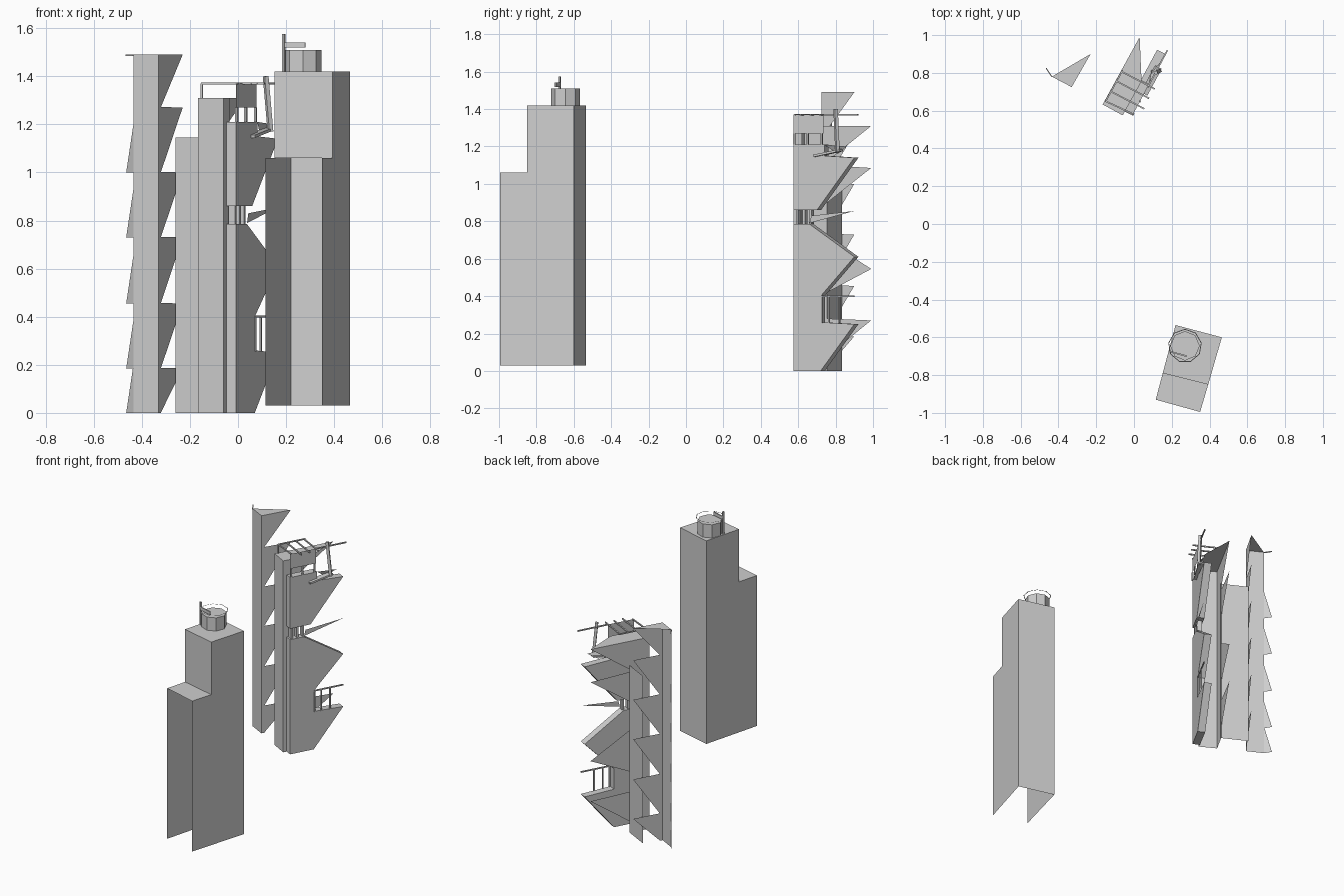
import bpy, bmesh
from mathutils import Vector

if "Cube" in bpy.data.objects:
    bpy.data.objects.remove(bpy.data.objects["Cube"], do_unlink=True)

concrete = bpy.data.materials.new("pale_grey_concrete")
concrete.use_nodes = True
GREY = (0.62, 0.62, 0.62, 1)
concrete.diffuse_color = GREY
concrete.node_tree.nodes["Principled BSDF"].inputs["Base Color"].default_value = GREY


def finish(name, bm):
    mesh = bpy.data.meshes.new(name)
    bm.to_mesh(mesh)
    bm.free()
    mesh.materials.append(concrete)
    obj = bpy.data.objects.new(name, mesh)
    bpy.context.collection.objects.link(obj)
    return obj


def sheet(name, *polygons):
    """Flat panels sharing one object."""
    bm = bmesh.new()
    for poly in polygons:
        bm.faces.new([bm.verts.new(p) for p in poly])
    bmesh.ops.remove_doubles(bm, verts=bm.verts, dist=0.0005)
    return finish(name, bm)


def on_line(line, y, z, shift=(0, 0)):
    """Point at depth y on a plan line."""
    (x0, y0), (x1, y1) = line
    return Vector((x0 + (x1 - x0) * (y - y0) / (y1 - y0) + shift[0], y + shift[1], z))


def wall(name, line, profile, depth=None):
    """Upright wall with a (y, z) outline, optionally given thickness."""
    bm = bmesh.new()
    face = bm.faces.new([bm.verts.new(on_line(line, y, z)) for y, z in profile])
    if depth:
        out = bmesh.ops.extrude_face_region(bm, geom=[face], use_keep_orig=True)
        moved = [v for v in out["geom"] if isinstance(v, bmesh.types.BMVert)]
        bmesh.ops.translate(bm, verts=moved, vec=(*depth, 0))
        bmesh.ops.recalc_face_normals(bm, faces=bm.faces)
    return finish(name, bm)


def bar(name, a, b, w=0.008, h=0.008):
    """Box beam running from a to b."""
    a, b = Vector(a), Vector(b)
    d = (b - a).normalized()
    side = d.cross(Vector((0, 0, 1)))
    if side.length < 0.01:
        side = Vector((0.88, -0.47, 0))
    side.normalize()
    up = side.cross(d) * h / 2
    side *= w / 2
    bm = bmesh.new()
    ends = [[bm.verts.new(p + side * i + up * j) for i, j in
             ((-1, -1), (1, -1), (1, 1), (-1, 1))] for p in (a, b)]
    for ring in ends:
        bm.faces.new(ring)
    for i in range(4):
        j = (i + 1) % 4
        bm.faces.new((ends[0][i], ends[0][j], ends[1][j], ends[1][i]))
    bmesh.ops.recalc_face_normals(bm, faces=bm.faces)
    return finish(name, bm)


def prism(name, centre, radius, z0, z1, sides=8):
    bm = bmesh.new()
    bmesh.ops.create_cone(bm, cap_ends=True, segments=sides, radius1=radius,
                          radius2=radius, depth=z1 - z0)
    bmesh.ops.translate(bm, verts=bm.verts, vec=(*centre, (z0 + z1) / 2))
    return finish(name, bm)


def up(p, z):
    return (p[0], p[1], z)


# Intact stepped tower: open underneath and on its lower front
FL, FR, BR, BL = (0.115, -0.93), (0.35, -0.995), (0.465, -0.6), (0.22, -0.535)
ML, MR = (0.152, -0.79), (0.393, -0.85)
LOW, STEP, TOP = 0.03, 1.06, 1.42
sheet("stepped_tower",
      *[[up(f, LOW), up(b, LOW), up(b, TOP), up(m, TOP), up(m, STEP), up(f, STEP)]
        for f, m, b in ((FL, ML, BL), (FR, MR, BR))],
      [up(BL, LOW), up(BR, LOW), up(BR, TOP), up(BL, TOP)],
      [up(ML, STEP), up(MR, STEP), up(MR, TOP), up(ML, TOP)],
      [up(FL, STEP), up(FR, STEP), up(MR, STEP), up(ML, STEP)],
      [up(ML, TOP), up(MR, TOP), up(BR, TOP), up(BL, TOP)])

# Rooftop drum, ring, mast and sign slab
HUB = (0.27, -0.645)
prism("roof_drum", HUB, 0.078, TOP, 1.51)
bm = bmesh.new()
bmesh.ops.create_circle(bm, segments=9, radius=0.09)
inner = bmesh.ops.extrude_edge_only(bm, edges=bm.edges[:])["geom"]
bmesh.ops.scale(bm, vec=(0.95, 0.95, 1),
                verts=[v for v in inner if isinstance(v, bmesh.types.BMVert)])
bmesh.ops.translate(bm, verts=bm.verts, vec=(*HUB, 1.53))
finish("roof_ring", bm)
bar("roof_mast", (0.19, -0.675, TOP), (0.19, -0.675, 1.575), 0.01, 0.01)
bar("roof_slab", (0.19, -0.675, 1.53), (0.28, -0.7, 1.53), 0.008, 0.022)

# Corner shard: front panel, toothed side wall and roof
A, B, C = (-0.435, 0.78), (-0.33, 0.725), (-0.23, 0.9)
FLOORS = [0.185, 0.455, 0.73, 1.0, 1.27, 1.49]
sheet("shard_front", [up(A, 0), up(B, 0), up(B, 1.49), up(A, 1.49)])
sheet("shard_roof", [up(A, 1.49), up(B, 1.49), up(C, 1.49)])
teeth = [(0.725, 0), (0.742, 0)]
for lower, z in zip([0] + FLOORS, FLOORS):
    teeth += [(0.742, lower + 0.002), (0.9, z)]
wall("shard_side_teeth", (B, C), teeth + [(0.725, 1.49)])
D = (-0.465, 0.825)
sheet("shard_outer_teeth", *[[up(A, z), up(D, z), up(A, z + 0.2)]
                             for z in [0] + FLOORS[:4]])
bar("shard_roof_rod", up(A, 1.488), up(D, 1.488), 0.006, 0.006)

# Back panel linking the shards
P, Q = (-0.26, 0.835), (-0.096, 0.75)
sheet("link_panel", [up(P, 0), up(Q, 0), up(Q, 1.145), up(P, 1.145)])

# Broken tower: front face, inner return and toothed left wall
G, H, J, K = (-0.166, 0.633), (-0.06, 0.575), (0.04, 0.755), (0.03, 0.99)
sheet("broken_front", [up(G, 0), up(H, 0), up(H, 1.31), up(G, 1.31)])
sheet("broken_return", [up(H, 0), up((-0.035, 0.62), 0),
                        up((-0.035, 0.62), 1.31), up(H, 1.31)])
sheet("broken_roof", [up(G, 1.31), up(H, 1.31), up(J, 1.31), up(K, 1.31)])
wall("broken_left_wall", (G, K), [
    (0.633, 0), (0.755, 0), (0.755, 0.08), (0.99, 0.27), (0.755, 0.28),
    (0.755, 0.42), (0.99, 0.545), (0.755, 0.7), (0.755, 0.9), (0.99, 1.085),
    (0.755, 1.1), (0.755, 1.12), (0.99, 1.31), (0.633, 1.31)])

# Broken tower: thick right wall, split by a window band
R = ((-0.008, 0.575), (0.17, 0.907))
THICK = (-0.044, 0.022)
wall("right_wall_lower", R, [
    (0.575, 0), (0.72, 0), (0.9, 0.25), (0.72, 0.26), (0.72, 0.4),
    (0.9, 0.61), (0.66, 0.785), (0.575, 0.785)], THICK)
wall("right_wall_upper", R, [
    (0.575, 0.86), (0.7, 0.86), (0.9, 1.14), (0.74, 1.15), (0.74, 1.21),
    (0.575, 1.21)], THICK)
wall("right_wall_spike", R, [(0.66, 0.79), (0.9, 0.855), (0.67, 0.83)])
wall("right_wall_header", R, [
    (0.575, 1.27), (0.735, 1.27), (0.735, 1.37), (0.575, 1.37)])
MID = (THICK[0] / 2, THICK[1] / 2)
for y in (0.59, 0.625, 0.66):
    bar("window_post", on_line(R, y, 0.785, MID), on_line(R, y, 0.86, MID), 0.03, 0.014)
for y in (0.58, 0.65, 0.725):
    bar("upper_window_post", on_line(R, y, 1.21), on_line(R, y, 1.27), 0.01, 0.01)

# Lower balcony railing
for y in (0.725, 0.765, 0.82):
    bar("balcony_post", on_line(R, y, 0.255), on_line(R, y, 0.4))
bar("balcony_rail", on_line(R, 0.72, 0.4), on_line(R, 0.9, 0.4))

# Rooftop frame
for a, b in (((-0.12, 0.7), (0.055, 0.61)), ((-0.09, 0.755), (0.08, 0.665)),
             ((-0.066, 0.807), (0.11, 0.715))):
    bar("roof_frame_beam", up(a, 1.37), up(b, 1.37))
bar("roof_frame_side", (-0.15, 0.65, 1.37), (-0.06, 0.815, 1.37))
bar("roof_frame_front", (-0.15, 0.65, 1.37), (0, 0.58, 1.37))
bar("roof_frame_post", (-0.15, 0.65, 1.31), (-0.15, 0.65, 1.37))
bar("roof_frame_rod", on_line(R, 0.73, 1.37), on_line(R, 0.92, 1.37))

# Leaning pillar and loose slabs
bar("leaning_pillar", (0.135, 0.81, 1.17), (0.115, 0.8, 1.4), 0.018, 0.018)
bar("loose_slab", on_line(R, 0.69, 1.15), on_line(R, 0.83, 1.18), 0.04, 0.012)
sheet("loose_shard", [on_line(R, 0.74, 1.21), on_line(R, 0.86, 1.2),
                      on_line(R, 0.8, 1.16, MID)])
